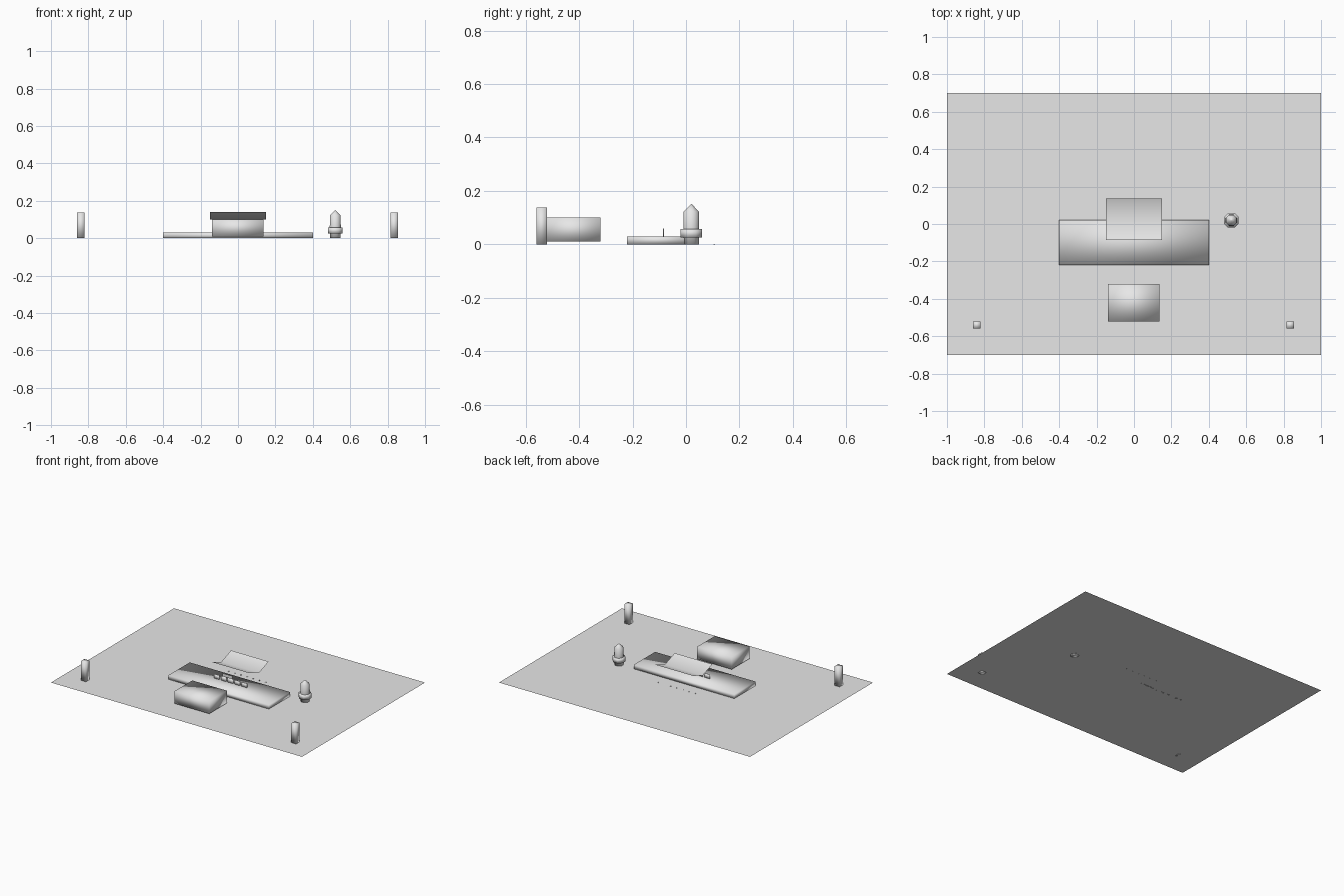
import bpy, math

if "Cube" in bpy.data.objects:
    bpy.data.objects.remove(bpy.data.objects["Cube"])

grey = bpy.data.materials.new("light grey")
grey.diffuse_color = (0.8, 0.8, 0.8, 1)
grey.use_nodes = True
grey.node_tree.nodes["Principled BSDF"].inputs["Base Color"].default_value = grey.diffuse_color


def make(name, verts, faces, smooth=True):
    me = bpy.data.meshes.new(name)
    me.from_pydata(verts, [], faces)
    me.materials.append(grey)
    for p in me.polygons:
        p.use_smooth = smooth
    ob = bpy.data.objects.new(name, me)
    bpy.context.collection.objects.link(ob)
    return ob


def box(name, x0, x1, y0, y1, z0, z1):
    v = [(x, y, z) for z in (z0, z1) for y in (y0, y1) for x in (x0, x1)]
    f = [(0, 2, 3, 1), (4, 5, 7, 6), (0, 1, 5, 4),
         (1, 3, 7, 5), (3, 2, 6, 7), (2, 0, 4, 6)]
    return make(name, v, f)


def lathe(name, cx, cy, profile, n=8):
    # Rings of (radius, height), closed at both ends
    v = [(cx + r * math.cos(math.tau * (i + .5) / n),
          cy + r * math.sin(math.tau * (i + .5) / n), z)
         for r, z in profile for i in range(n)]
    f = [(k * n + i, k * n + (i + 1) % n, (k + 1) * n + (i + 1) % n, (k + 1) * n + i)
         for k in range(len(profile) - 1) for i in range(n)]
    f += [tuple(reversed(range(n))), tuple(range(len(v) - n, len(v)))]
    return make(name, v, f)


# Ground sheet
make("ground_sheet", [(-1, -.7, 0), (1, -.7, 0), (1, .7, 0), (-1, .7, 0)], [(0, 1, 2, 3)])

# Corner posts
for side, x in (("left", -.84), ("right", .835)):
    box(side + "_post", x - .02, x + .02, -.56, -.52, 0, .138)

# Low platform and front block
box("platform", -.4, .4, -.22, .022, 0, .03)
box("front_block", -.14, .135, -.52, -.32, .01, .1)

# Valley roof: two open sheets rising away from a central fold
make("valley_roof",
     [(x, y, z) for y, z in ((-.085, .14), (.025, .1), (.135, .14)) for x in (-.15, .15)],
     [(0, 1, 3, 2), (2, 3, 5, 4)])

# Row of window plates and a sign above them
for i in range(5):
    x = (i - 2) * .055
    box(f"window_{i + 1}", x - .022, x + .022, -.086, -.083, .025, .06)
make("sign_plate", [(-.04, -.12, .08), (.04, -.12, .08), (.04, -.12, .103), (-.04, -.12, .103)],
     [(0, 1, 2, 3)], False)

# Tiny ground markers behind the platform
for i in range(7):
    x = (i - 3) * .049
    box(f"marker_{i + 1}", x - .003, x + .003, .102, .108, 0, .002)

# Pointed tower with a collar
lathe("tower_body", .52, .02, [(.03, 0), (.032, .06), (.031, .122), (.002, .15)])
lathe("tower_collar", .52, .02, [(.043, .025), (.043, .057)])
